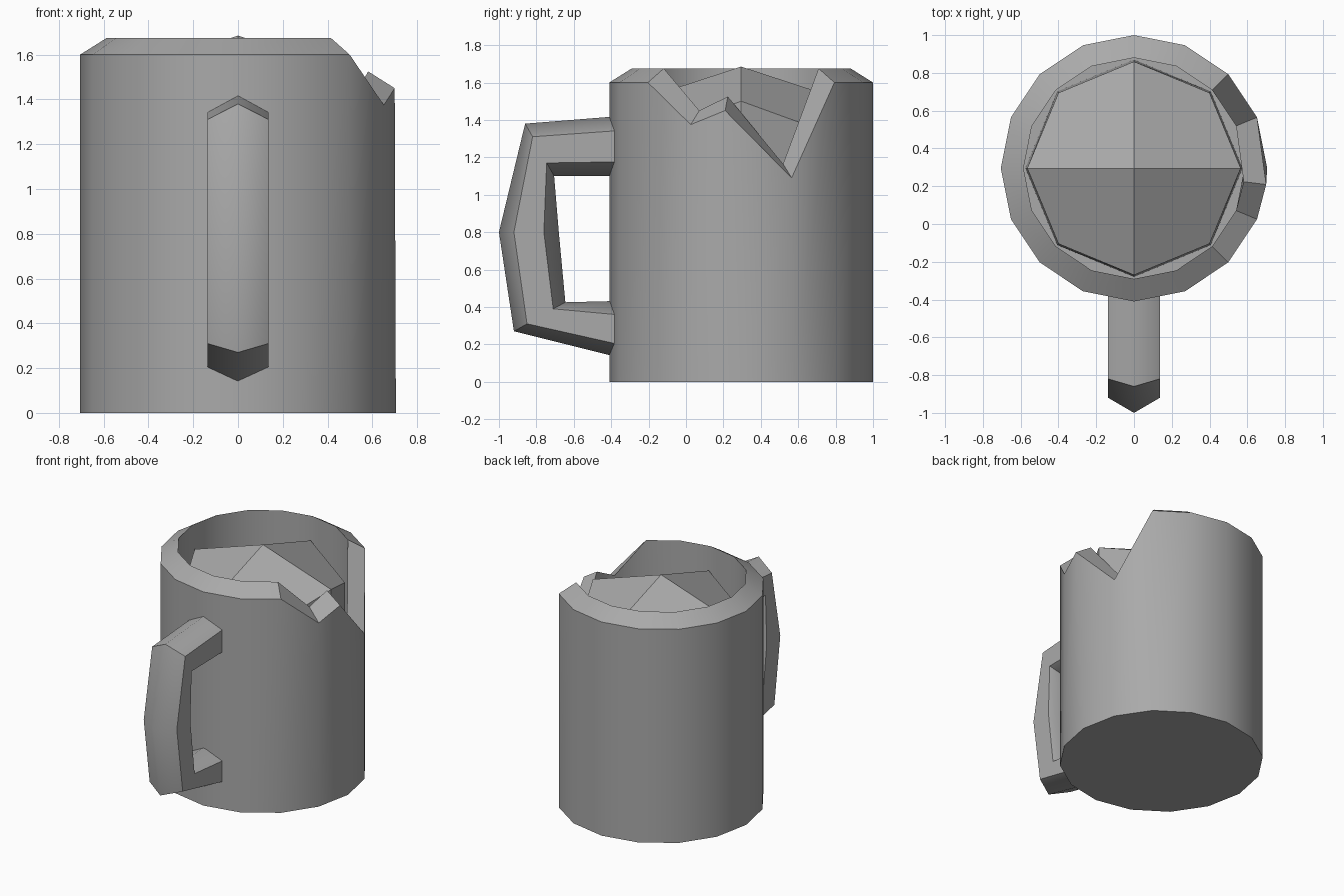
import bpy
import bmesh
from math import sin, cos, radians, tau

if "Cube" in bpy.data.objects:
    bpy.data.objects.remove(bpy.data.objects["Cube"], do_unlink=True)

CENTRE_Y = 0.295
RADIUS = 0.705

grey = bpy.data.materials.new("plain_grey")
grey.use_nodes = True
grey.diffuse_color = (0.4, 0.4, 0.4, 1)
grey.node_tree.nodes["Principled BSDF"].inputs["Base Color"].default_value = (0.4, 0.4, 0.4, 1)


def ring(bm, points):
    return [bm.verts.new(p) for p in points]


def bridge(bm, a, b):
    n = len(a)
    for i in range(n):
        j = (i + 1) % n
        bm.faces.new((a[i], a[j], b[j], b[i]))


def finish(bm, name, sharp_angle=None):
    bmesh.ops.recalc_face_normals(bm, faces=bm.faces)
    mesh = bpy.data.meshes.new(name)
    bm.to_mesh(mesh)
    bm.free()
    mesh.materials.append(grey)
    obj = bpy.data.objects.new(name, mesh)
    bpy.context.collection.objects.link(obj)
    if sharp_angle:
        bpy.ops.object.select_all(action="DESELECT")
        obj.select_set(True)
        bpy.context.view_layer.objects.active = obj
        bpy.ops.object.shade_smooth_by_angle(angle=radians(sharp_angle))
    return obj


def polar(radius, angle, z):
    return (radius * cos(angle), CENTRE_Y + radius * sin(angle), z)


# Mug shell: sixteen sides, sloped rim, broken notch on the left side
SIDES = 16
notch = {15: 1.375, 0: 1.45, 1: 1.09}
angles = [i * tau / SIDES for i in range(SIDES)]
rim_angles = [radians(-7)] + angles[1:]
heights = [notch.get(i, 1.6) for i in range(SIDES)]

bm = bmesh.new()
base = ring(bm, [polar(RADIUS, a, 0) for a in angles])
outer = ring(bm, [polar(RADIUS, a, z) for a, z in zip(rim_angles, heights)])
inner = ring(bm, [polar(RADIUS * 0.83, a, z + 0.075) for a, z in zip(rim_angles, heights)])
floor = ring(bm, [polar(RADIUS * 0.83, a, 0.15) for a in angles])
bridge(bm, base, outer)
bridge(bm, outer, inner)
bridge(bm, inner, floor)
bm.faces.new(base)
bm.faces.new(floor)
finish(bm, "mug_body", 28)

# Contents: an eight-sided block with a peaked, four-panel top
bm = bmesh.new()
top = ring(bm, [polar(0.565, i * tau / 8, 1.355 if i % 2 else 1.5) for i in range(8)])
bottom = ring(bm, [polar(0.575, i * tau / 8, 0.16) for i in range(8)])
peak = bm.verts.new((0, CENTRE_Y, 1.685))
bridge(bm, bottom, top)
bm.faces.new(bottom)
for i in range(0, 8, 2):
    bm.faces.new((peak, top[i], top[i + 1], top[(i + 2) % 8]))
finish(bm, "mug_contents", 20)

# Handle: hexagonal section swept through five stations, as (y, z) paths
outer_ridge = [(-0.36, 1.42), (-0.86, 1.38), (-1.0, 0.8), (-0.92, 0.27), (-0.36, 0.13)]
outer_side = [(-0.36, 1.343), (-0.82, 1.31), (-0.92, 0.8), (-0.85, 0.31), (-0.36, 0.2)]
inner_side = [(-0.36, 1.176), (-0.745, 1.17), (-0.76, 0.8), (-0.71, 0.39), (-0.36, 0.358)]
inner_ridge = [(-0.36, 1.1), (-0.705, 1.1), (-0.68, 0.8), (-0.645, 0.425), (-0.36, 0.432)]
HALF = 0.137
section = [(0, outer_ridge), (HALF, outer_side), (HALF, inner_side),
           (0, inner_ridge), (-HALF, inner_side), (-HALF, outer_side)]

bm = bmesh.new()
rings = [ring(bm, [(x, *path[i]) for x, path in section]) for i in range(5)]
for a, b in zip(rings, rings[1:]):
    bridge(bm, a, b)
bm.faces.new(rings[0])
bm.faces.new(rings[-1])
for face in bm.faces:
    face.smooth = True
# Crisp side edges and corner bends; rounded ridges and middle bend
middle = set(rings[2])
for edge in bm.edges:
    v, w = edge.verts
    along = v.co.x == w.co.x and abs(v.co.x) > 0.1
    across = v.co.x != w.co.x or v in middle and w in middle
    mid_ring = v in middle and w in middle
    edge.smooth = not (along or across) or mid_ring
finish(bm, "handle")
